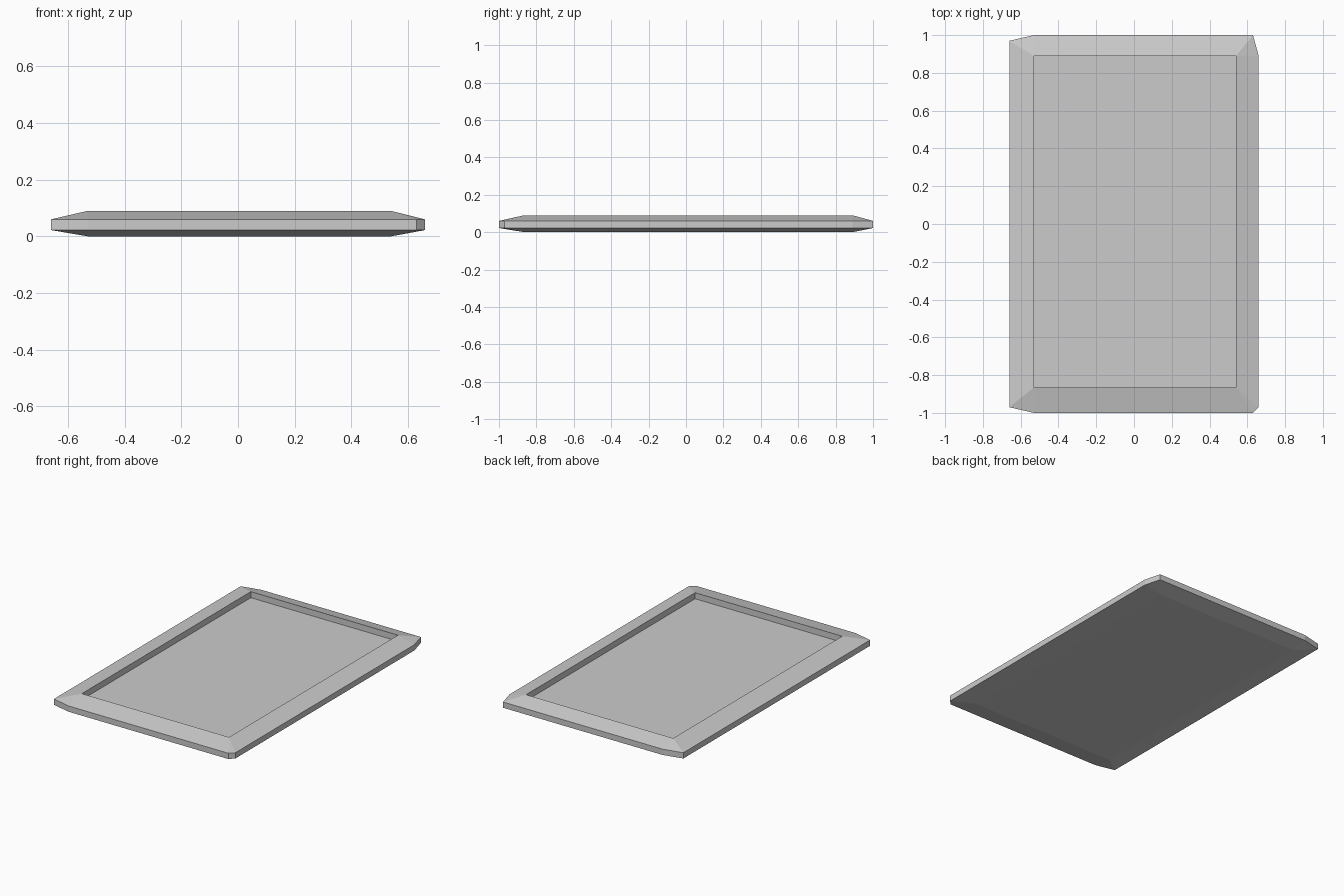
import bpy, bmesh

if "Cube" in bpy.data.objects:
    bpy.data.objects.remove(bpy.data.objects["Cube"])

bm = bmesh.new()


def ring(points, z):
    return [bm.verts.new((x, y, z)) for x, y in points]


def chamfer(inner, outer):
    # one sloping quad per side and one triangle per clipped corner
    for i in range(4):
        j = (i + 1) % 4
        a, b, c = outer[2 * i], outer[2 * i + 1], outer[(2 * i + 2) % 8]
        bm.faces.new((inner[i], a, b))
        bm.faces.new((inner[i], b, c, inner[j]))


def walls(lower, upper):
    n = len(lower)
    for i in range(n):
        j = (i + 1) % n
        bm.faces.new((lower[i], lower[j], upper[j], upper[i]))


# Profiles, counter-clockwise from the front left corner
opening = [(-0.53, -0.865), (0.54, -0.865), (0.54, 0.89), (-0.53, 0.89)]
outline = [(-0.66, -0.97), (-0.53, -1), (0.63, -1), (0.66, -0.97),
           (0.66, 0.89), (0.63, 1), (-0.53, 1), (-0.66, 0.97)]

base = ring(opening, 0.0)
edge_low = ring(outline, 0.022)
edge_high = ring(outline, 0.06)
rim = ring(opening, 0.09)
floor = ring(opening, 0.05)

# Underside, outer edge band, sloping frame and recessed panel
bm.faces.new(base)
chamfer(base, edge_low)
walls(edge_low, edge_high)
chamfer(rim, edge_high)
walls(floor, rim)
bm.faces.new(floor)
bmesh.ops.recalc_face_normals(bm, faces=bm.faces)

mesh = bpy.data.meshes.new("framed_panel")
bm.to_mesh(mesh)
bm.free()
bpy.context.collection.objects.link(bpy.data.objects.new("framed_panel", mesh))
